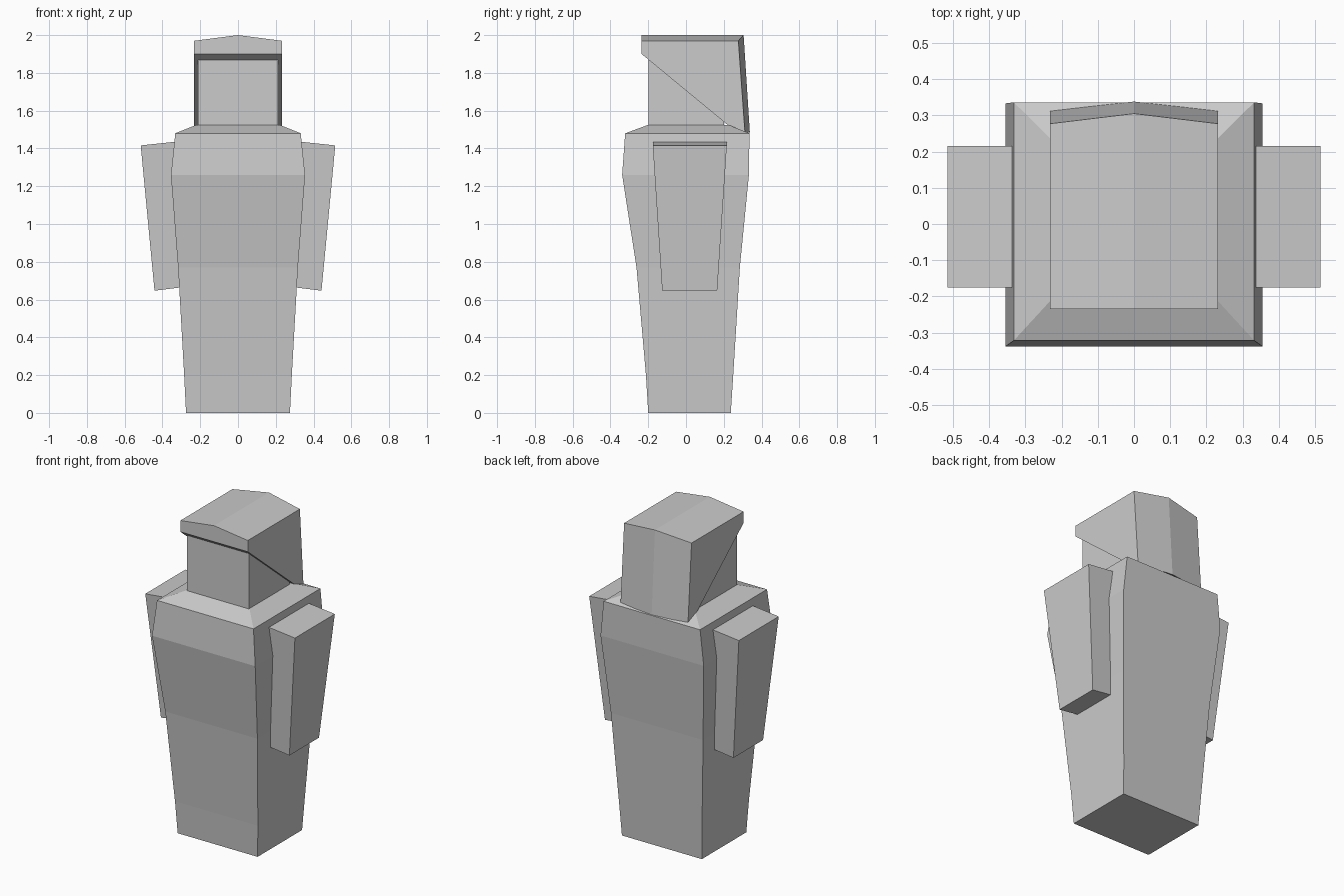
import bpy, bmesh

old = bpy.data.objects.get("Cube")
if old:
    bpy.data.objects.remove(old, do_unlink=True)

GREY = (0.6, 0.6, 0.6, 1)
grey = bpy.data.materials.new("plain grey")
grey.use_nodes = True
grey.diffuse_color = GREY
grey.node_tree.nodes["Principled BSDF"].inputs["Base Color"].default_value = GREY


def loft(name, rings):
    """Solid through rings of points, capped at both ends."""
    bm = bmesh.new()
    loops = [[bm.verts.new(p) for p in ring] for ring in rings]
    n = len(loops[0])
    for a, b in zip(loops, loops[1:]):
        for i in range(n):
            j = (i + 1) % n
            bm.faces.new((a[i], a[j], b[j], b[i]))
    bm.faces.new(loops[0])
    bm.faces.new(loops[-1])
    bmesh.ops.recalc_face_normals(bm, faces=bm.faces)
    mesh = bpy.data.meshes.new(name)
    bm.to_mesh(mesh)
    bm.free()
    mesh.materials.append(grey)
    obj = bpy.data.objects.new(name, mesh)
    bpy.context.collection.objects.link(obj)
    return obj


def rect(z, half, front, back):
    return [(-half, front, z), (half, front, z), (half, back, z), (-half, back, z)]


# Tapered body with sloped shoulders
loft("body", [
    rect(0, 0.275, -0.2, 0.237),
    rect(0.2, 0.285, -0.212, 0.25),
    rect(0.77, 0.317, -0.262, 0.285),
    rect(1.26, 0.355, -0.338, 0.333),
    rect(1.48, 0.332, -0.322, 0.336),
    rect(1.525, 0.22, -0.2, 0.225),
])

# Head block under the hood
loft("head", [rect(1.5, 0.213, -0.198, 0.2), rect(1.92, 0.213, -0.198, 0.2)])


# Hood: ridged roof, ridged back, underside slanting down to the rear
def hood_ring(x, roof, back_top, back_low):
    return [(x, -0.235, 1.9), (x, -0.235, roof),
            (x, back_top, roof), (x, back_low, 1.485), (x, 0.22, 1.525)]


loft("hood", [
    hood_ring(-0.232, 1.97, 0.277, 0.312),
    hood_ring(0, 2.0, 0.305, 0.338),
    hood_ring(0.232, 1.97, 0.277, 0.312),
])


# Arms, tapering downward and sunk into the body
def arm_ring(side, inner, outer, z_in, z_out, front, back):
    return [(side * inner, front, z_in), (side * outer, front, z_out),
            (side * outer, back, z_out), (side * inner, back, z_in)]


for name, side in (("left_arm", 1), ("right_arm", -1)):
    loft(name, [
        arm_ring(side, 0.25, 0.442, 0.671, 0.647, -0.126, 0.165),
        arm_ring(side, 0.29, 0.515, 1.44, 1.416, -0.176, 0.216),
    ])
